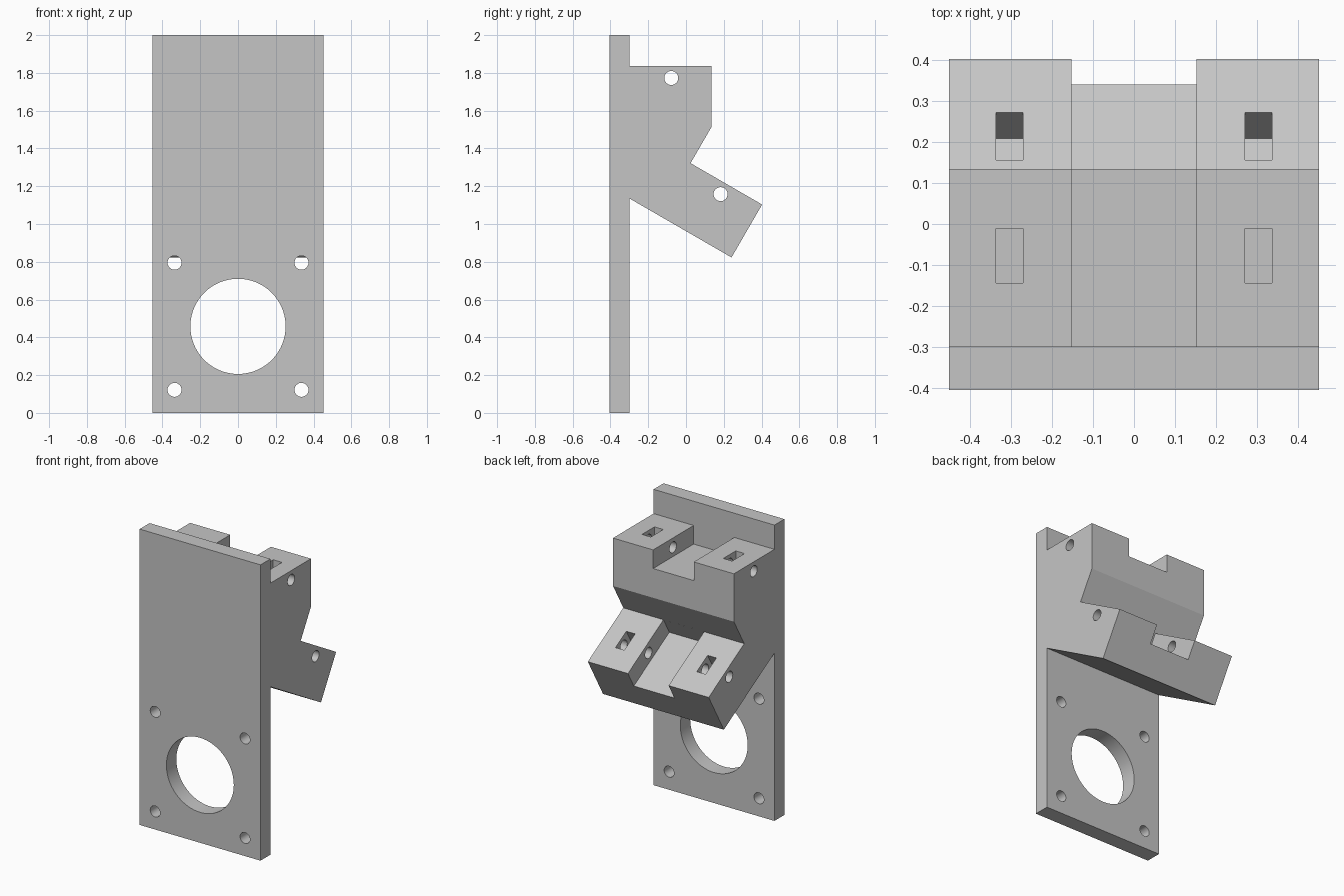
import bpy, bmesh, math
from mathutils import Matrix, Vector

cube = bpy.data.objects.get("Cube")
if cube:
    bpy.data.objects.remove(cube, do_unlink=True)

HALF_W = 0.452          # half width of the bracket
CHANNEL = 0.152         # half width of the centre channels
DEPTH = 0.126           # depth of channels and nut slots
BOLT_R = 0.037
TILT = math.radians(-30)

grey = bpy.data.materials.new("plain_grey")
grey.use_nodes = True
grey.diffuse_color = (0.56, 0.56, 0.56, 1)
grey.node_tree.nodes["Principled BSDF"].inputs["Base Color"].default_value = grey.diffuse_color


def finish(name, bm):
    bmesh.ops.recalc_face_normals(bm, faces=bm.faces)
    mesh = bpy.data.meshes.new(name)
    bm.to_mesh(mesh)
    bm.free()
    mesh.materials.append(grey)
    obj = bpy.data.objects.new(name, mesh)
    bpy.context.scene.collection.objects.link(obj)
    return obj


def extrude_profile(name, points, half):
    """Extrude a (y, z) outline across x."""
    bm = bmesh.new()
    face = bm.faces.new([bm.verts.new((-half, y, z)) for y, z in points])
    new = bmesh.ops.extrude_face_region(bm, geom=[face])["geom"]
    bmesh.ops.translate(bm, vec=(2 * half, 0, 0),
                        verts=[v for v in new if isinstance(v, bmesh.types.BMVert)])
    return finish(name, bm)


def box(name, centre, size, tilt):
    bm = bmesh.new()
    m = Matrix.Translation(centre) @ Matrix.Rotation(tilt, 4, 'X') @ Matrix.Diagonal((*size, 1))
    bmesh.ops.create_cube(bm, size=1, matrix=m)
    return finish(name, bm)


def cylinder(name, centre, radius, length, axis, segments=32):
    bm = bmesh.new()
    m = Matrix.Translation(centre) @ Matrix.Rotation(math.pi / 2, 4, axis)
    bmesh.ops.create_cone(bm, cap_ends=True, segments=segments, radius1=radius,
                          radius2=radius, depth=length, matrix=m)
    return finish(name, bm)


# Side outline: back plate, upper block and tilted lower block
body = extrude_profile("clamp_bracket", [
    (-0.405, 0), (-0.299, 0), (-0.299, 1.135), (0.241, 0.823), (0.403, 1.103),
    (0.024, 1.322), (0.134, 1.512), (0.134, 1.836), (-0.299, 1.836),
    (-0.299, 2), (-0.405, 2)], HALF_W)

cutters = []

# Plate openings: large round opening and four screw holes
cutters.append(cylinder("round_opening", (0, -0.352, 0.458), 0.252, 0.3, 'X', 96))
for x in (-0.336, 0.336):
    for z in (0.122, 0.795):
        cutters.append(cylinder("screw_hole", (x, -0.352, z), BOLT_R, 0.2, 'X'))

# Each block: channel, cross bolt hole and two nut slots; start and end
# give the channel reach along the slope from the bolt centre
for label, y, z, tilt, start, end in (
        ("upper", -0.078, 1.773, 0, -0.221, 0.4),
        ("lower", 0.183, 1.158, TILT, -0.2195, 0.4)):
    bolt = Vector((0, y, z))
    turn = Matrix.Rotation(tilt, 3, 'X')
    lift = 0.02 if label == "lower" else 0.1
    reach = turn @ Vector((0, (start + end) / 2, lift / 2))
    cutters.append(box(label + "_channel", bolt + reach,
                       (2 * CHANNEL, end - start, DEPTH + lift), tilt))
    cutters.append(cylinder(label + "_bolt_hole", bolt, BOLT_R, 1.2, 'Y'))
    for x in (-0.304, 0.304):
        shift = turn @ Vector((x, 0, lift / 2))
        cutters.append(box(label + "_nut_slot", bolt + shift,
                           (0.066, 0.133, DEPTH + lift), tilt))

# Cut everything, then bake the result and drop the cutters
for c in cutters:
    c.hide_render = True
    mod = body.modifiers.new(c.name, 'BOOLEAN')
    mod.operation = 'DIFFERENCE'
    mod.solver = 'EXACT'
    mod.object = c
graph = bpy.context.evaluated_depsgraph_get()
baked = bpy.data.meshes.new_from_object(body.evaluated_get(graph))
body.modifiers.clear()
body.data = baked
for c in cutters:
    bpy.data.objects.remove(c, do_unlink=True)

# Smooth the round holes, keep the block edges sharp
bpy.ops.object.select_all(action='DESELECT')
body.select_set(True)
bpy.context.view_layer.objects.active = body
bpy.ops.object.shade_smooth_by_angle(angle=math.radians(25))
